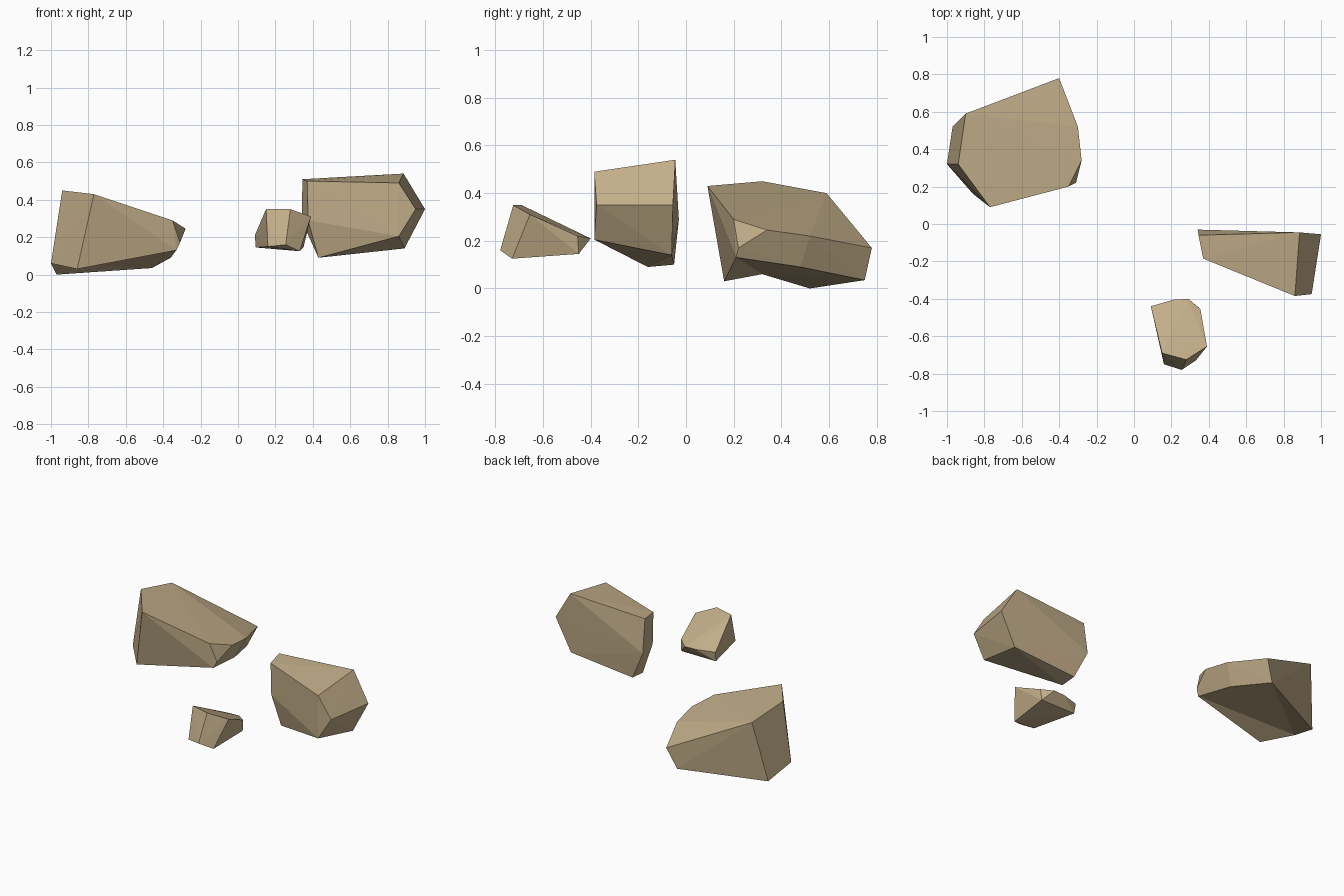
import bpy, bmesh

if "Cube" in bpy.data.objects:
    bpy.data.objects.remove(bpy.data.objects["Cube"])

stone = bpy.data.materials.new("tan stone")
stone.diffuse_color = (0.54, 0.42, 0.25, 1)
stone.use_nodes = True
stone.node_tree.nodes["Principled BSDF"].inputs["Base Color"].default_value = stone.diffuse_color


def rock(name, corners, underside=()):
    """Chiselled rock: hull of its corners, optionally with a creased underside."""
    bm = bmesh.new()
    vs = [bm.verts.new(c) for c in corners]
    bmesh.ops.convex_hull(bm, input=vs)
    if underside:
        base = {vs[i] for loop in underside for i in loop}
        old = [f for f in bm.faces if all(v in base for v in f.verts)]
        bmesh.ops.delete(bm, geom=old, context='FACES_ONLY')
        for e in [e for e in bm.edges if not e.link_faces]:
            bm.edges.remove(e)
        for loop in underside:
            for a, b in zip(loop[1:], loop[2:]):
                tri = (vs[loop[0]], vs[a], vs[b])
                if not bm.faces.get(tri):
                    bm.faces.new(tri)
    bmesh.ops.recalc_face_normals(bm, faces=bm.faces[:])
    me = bpy.data.meshes.new(name)
    bm.to_mesh(me)
    bm.free()
    me.materials.append(stone)
    ob = bpy.data.objects.new(name, me)
    bpy.context.collection.objects.link(ob)
    return ob


# large wedge-shaped rock, back left
rock("large_rock", [
    (-.94, .32, .45), (-.77, .09, .43), (-.90, .59, .40), (-.40, .78, .17),
    (-.46, .75, .035), (-.97, .52, 0), (-1, .32, .06), (-.86, .16, .03),
    (-.35, .20, .29), (-.28, .34, .245), (-.31, .22, .17), (-.33, .21, .13),
    (-.30, .52, .22), (-.36, .48, .09)],
    underside=[(6, 7, 11, 13), (6, 13, 4, 5)])

# medium upright rock, right
rock("medium_rock", [
    (.86, -.385, .49), (.95, -.375, .35), (.86, -.385, .205), (.885, -.045, .54),
    (1, -.055, .35), (.89, -.06, .14), (.43, -.16, .09), (.43, -.05, .10),
    (.375, -.185, .29), (.37, -.185, .50), (.345, -.06, .51), (.34, -.03, .29)])

# small rock, front
rock("small_rock", [
    (.15, -.69, .35), (.28, -.725, .35), (.39, -.655, .31), (.33, -.73, .125),
    (.255, -.78, .16), (.16, -.75, .15), (.09, -.44, .21), (.095, -.45, .145),
    (.21, -.405, .21), (.29, -.40, .21), (.355, -.455, .22), (.35, -.45, .145)])
